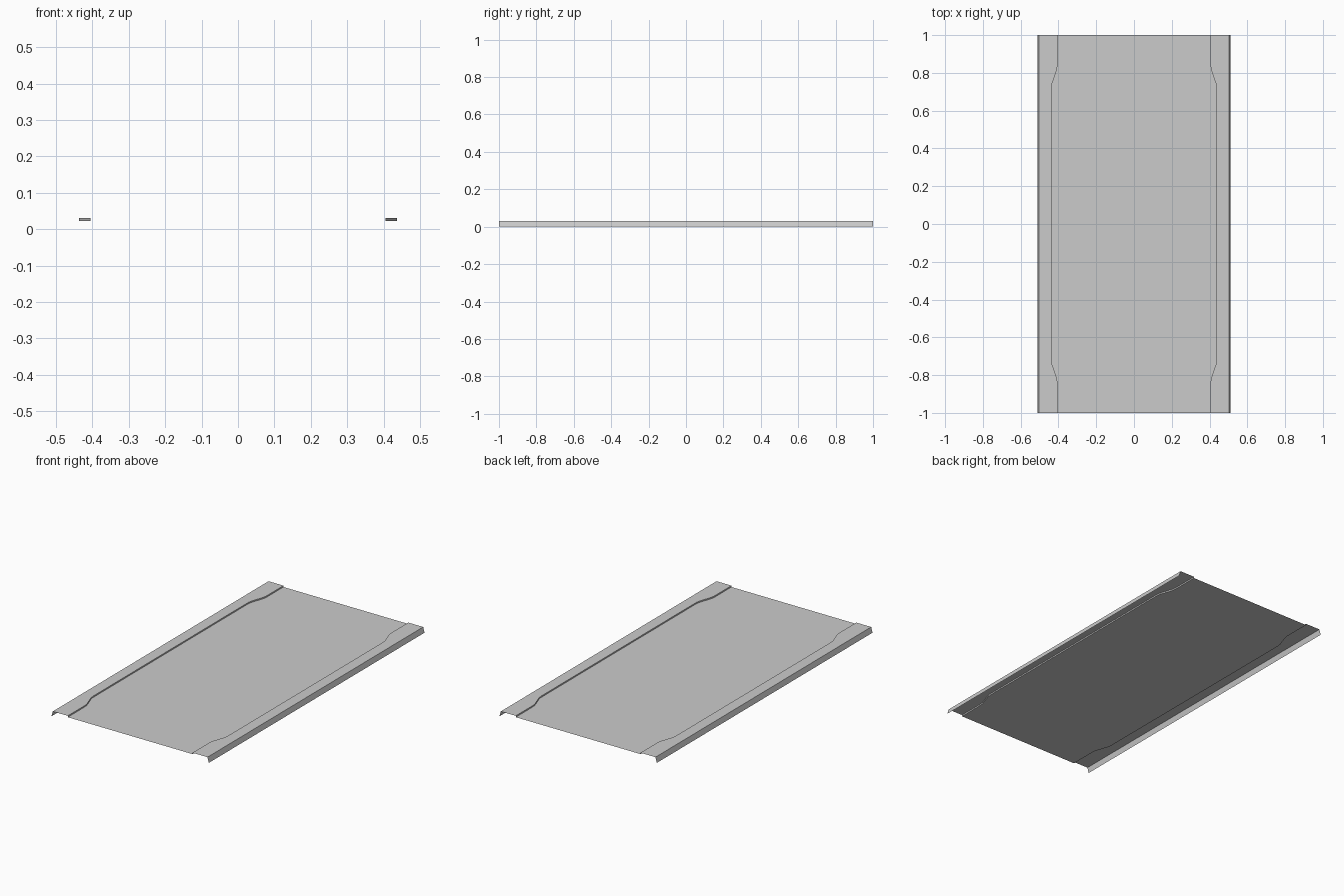
import bpy, bmesh

if "Cube" in bpy.data.objects:
    bpy.data.objects.remove(bpy.data.objects["Cube"])

TOP, FLOOR = 0.031, 0.023

# Inner edge of the raised rim (x, y): narrow at the middle, wider at the ends
half = [(0.437, 0.72), (0.434, 0.742), (0.421, 0.78), (0.408, 0.818), (0.405, 0.84), (0.405, 1.0)]
edge = [(x, -y) for x, y in reversed(half)] + half


def sheet(name, sections, mirror=False):
    """Skin open cross-sections (points running left to right) from front to back."""
    bm = bmesh.new()
    rows = [[bm.verts.new(p) for p in s] for s in sections]
    for a, b in zip(rows, rows[1:]):
        for i in range(len(a) - 1):
            bm.faces.new((a[i], a[i + 1], b[i + 1], b[i]))
    me = bpy.data.meshes.new(name)
    bm.to_mesh(me)
    bm.free()
    ob = bpy.data.objects.new(name, me)
    bpy.context.collection.objects.link(ob)
    if mirror:
        ob.modifiers.new("Mirror", 'MIRROR').use_mirror_merge = False
    return ob


# Recessed centre panel
sheet("centre_panel", [[(-x, y, FLOOR), (x, y, FLOOR)] for x, y in edge])

# Side rims: small step up, flat top, folded outer lip
sheet("side_rims", [[(x, y, FLOOR), (x, y, TOP), (0.502, y, TOP), (0.511, y, 0)]
                    for x, y in edge], mirror=True)
